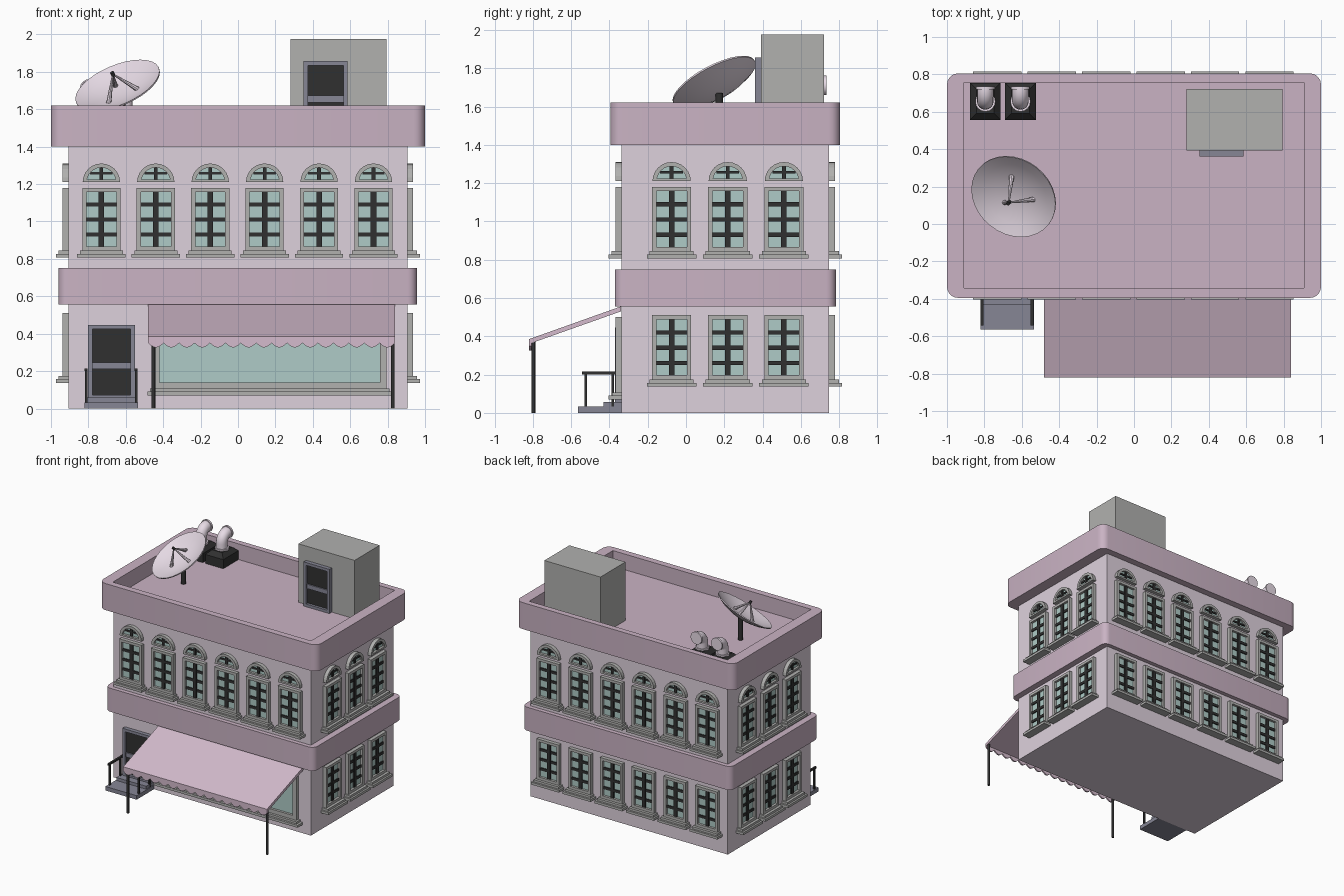
import bpy, bmesh, math
from mathutils import Vector, Matrix

if "Cube" in bpy.data.objects:
    bpy.data.objects.remove(bpy.data.objects["Cube"])


def mat(name, r, g, b):
    m = bpy.data.materials.new(name)
    m.diffuse_color = (r, g, b, 1)
    m.use_nodes = True
    m.node_tree.nodes["Principled BSDF"].inputs["Base Color"].default_value = m.diffuse_color
    return m


LILAC = mat("lilac_wall", .73, .64, .72)
MAUVE = mat("mauve_trim", .59, .45, .55)
CANVAS = mat("awning_canvas", .66, .50, .61)
GLASS = mat("glass", .43, .60, .57)
DARK = mat("dark_metal", .03, .03, .03)
STEEL = mat("blue_grey", .24, .24, .30)
PALE = mat("pale_metal", .80, .71, .79)
STONE = mat("stone_grey", .44, .44, .43)


def finish(bm, name, m, smooth=False):
    bmesh.ops.recalc_face_normals(bm, faces=bm.faces)
    me = bpy.data.meshes.new(name)
    bm.to_mesh(me)
    bm.free()
    me.materials.append(m)
    ob = bpy.data.objects.new(name, me)
    bpy.context.collection.objects.link(ob)
    if smooth:
        bpy.ops.object.select_all(action='DESELECT')
        ob.select_set(True)
        bpy.context.view_layer.objects.active = ob
        bpy.ops.object.shade_smooth_by_angle(angle=math.radians(40))
    return ob


def add_box(bm, x, y, z):
    size = (x[1] - x[0], y[1] - y[0], z[1] - z[0])
    mid = ((x[0] + x[1]) / 2, (y[0] + y[1]) / 2, (z[0] + z[1]) / 2)
    bmesh.ops.create_cube(bm, size=1, matrix=Matrix.Translation(mid) @ Matrix.Diagonal((*size, 1)))


def boxes(name, m, *items):
    bm = bmesh.new()
    for b in items:
        add_box(bm, *b)
    return finish(bm, name, m)


def ring(x, y, z, w):
    """Four boxes forming a rectangular frame in the xz plane."""
    return [((x[0], x[0] + w), y, z), ((x[1] - w, x[1]), y, z),
            ((x[0] + w, x[1] - w), y, (z[0], z[0] + w)), ((x[0] + w, x[1] - w), y, (z[1] - w, z[1]))]


def add_prism(bm, pts, offset):
    f = bm.faces.new([bm.verts.new(p) for p in pts])
    new = bmesh.ops.extrude_face_region(bm, geom=[f])['geom']
    # extrusion leaves the first face in place as the back cap
    bmesh.ops.translate(bm, vec=offset, verts=[v for v in new if isinstance(v, bmesh.types.BMVert)])


def rounded_slab(name, x, y, z, r):
    bm = bmesh.new()
    add_box(bm, x, y, z)
    up = [e for e in bm.edges if abs(e.verts[0].co.z - e.verts[1].co.z) > .01]
    bmesh.ops.bevel(bm, geom=up, offset=r, segments=5, profile=.5, affect='EDGES')
    return finish(bm, name, MAUVE, True)


def rod(name, m, a, b, r1, r2=None, segs=12):
    a, b = Vector(a), Vector(b)
    bm = bmesh.new()
    q = (b - a).to_track_quat('Z', 'Y').to_matrix().to_4x4()
    bmesh.ops.create_cone(bm, cap_ends=True, segments=segs, radius1=r1, radius2=r1 if r2 is None else r2,
                          depth=(b - a).length, matrix=Matrix.Translation((a + b) / 2) @ q)
    return finish(bm, name, m, True)


# walls, floor band and hollow parapet
X0, X1, Y0, Y1, ROOF = -.907, .905, -.337, .748, 1.49
boxes("walls", LILAC, ((X0, X1), (Y0, Y1), (0, 1.45)))
rounded_slab("floor_band", (-.96, .957), (-.372, .783), (.555, .75), .05)
parapet = rounded_slab("parapet", (-1, 1), (-.395, .805), (1.4, 1.62), .06)
cutter = boxes("parapet_cutter", MAUVE, ((-.91, .91), (-.342, .757), (ROOF, 1.8)))
cutter.hide_render = True
mod = parapet.modifiers.new("roof_well", 'BOOLEAN')
mod.object, mod.operation, mod.solver = cutter, 'DIFFERENCE', 'EXACT'
bpy.context.view_layer.objects.active = parapet
bpy.ops.object.modifier_apply(modifier=mod.name)
bpy.data.objects.remove(cutter)


# window parts in local space: wall at y = 0, outward is -y, frame bottom at z = 0
def arc(r, y, z, n=12):
    return [(r * math.cos(math.pi * i / n), y, z + r * math.sin(math.pi * i / n)) for i in range(n + 1)]


def window_parts(arched):
    frame, glass, bars = bmesh.new(), bmesh.new(), bmesh.new()
    for b in ring((-.102, .102), (-.03, .005), (0, .335), .022):
        add_box(frame, *b)
    add_box(frame, (-.115, .115), (-.052, .005), (-.018, 0))
    add_box(frame, (-.129, .129), (-.067, .005), (-.038, -.018))
    add_box(glass, (-.085, .085), (-.01, .005), (.015, .32))
    add_box(bars, (-.015, .015), (-.02, 0), (.02, .315))
    for z in (.085, .165, .245):
        add_box(bars, (-.082, .082), (-.018, 0), (z - .011, z + .011))
    if arched:
        add_prism(frame, arc(.1, .005, .365) + arc(.078, .005, .365)[::-1], (0, -.035, 0))
        add_box(frame, (-.08, .08), (-.03, .005), (.365, .379))
        add_prism(glass, arc(.085, .005, .367), (0, -.015, 0))
        add_box(bars, (-.06, .06), (-.018, 0), (.405, .419))
        add_box(bars, (-.01, .01), (-.02, 0), (.377, .444))
    kind = "arched_window_" if arched else "window_"
    return [finish(frame, kind + "frame", STONE), finish(glass, kind + "glass", GLASS),
            finish(bars, kind + "bars", DARK)]


# window rows on each wall: angle, wall position, columns
wide = [-.003 + .291 * (i - 2.5) for i in range(6)]
deep = [.218 + .293 * (i - 1) for i in range(3)]
walls = [(0, [(x, Y0) for x in wide]), (180, [(x, Y1) for x in wide]),
         (90, [(X1, y) for y in deep]), (-90, [(X0, y) for y in deep])]
for arched, z in ((True, .845), (False, .175)):
    parts = window_parts(arched)
    for angle, spots in walls:
        if angle == 0 and not arched:
            continue  # shop front has its own openings
        for x, y in spots:
            for p in parts:
                c = p.copy()
                c.location = (x, y, z)
                c.rotation_euler.z = math.radians(angle)
                bpy.context.collection.objects.link(c)
    for p in parts:
        bpy.data.objects.remove(p)

# shop window
boxes("shop_window_frame", STONE, *ring((-.456, .793), (Y0 - .03, Y0 + .005), (.105, .5), .035),
      ((-.47, .81), (Y0 - .05, Y0), (.09, .107)), ((-.485, .83), (Y0 - .067, Y0), (.07, .09)))
boxes("shop_window_glass", GLASS, ((-.43, .77), (Y0 - .01, Y0 + .005), (.13, .48)))

# awning sheet, scalloped valance and posts
AX0, AX1 = -.48, .84
bm = bmesh.new()
add_prism(bm, [(AX0, y, z) for y, z in ((-.34, .556), (-.82, .385), (-.82, .36), (-.34, .53))], (AX1 - AX0, 0, 0))
finish(bm, "awning", CANVAS)
bm = bmesh.new()
N, S = 16, 6
edge = [(AX0 + (AX1 - AX0) * i / (N * S), -.82, .35 - .024 * abs(math.sin(math.pi * i / S))) for i in range(N * S + 1)]
add_prism(bm, edge + [(AX1, -.82, .37), (AX0, -.82, .37)], (0, .012, 0))
finish(bm, "awning_valance", CANVAS)
for x in (-.452, .828):
    rod("awning_post", DARK, (x, -.797, 0), (x, -.797, .375), .01)


# doors: surround with a middle rail and two dark panels
def door(name, x, y, z):
    mid = z[0] + (z[1] - z[0]) * .45
    boxes(name + "_frame", STEEL, *ring(x, (y - .033, y + .005), z, .023), ((x[0], x[1]), (y - .022, y), (mid - .018, mid + .018)))
    boxes(name + "_panels", DARK, ((x[0] + .01, x[1] - .01), (y - .012, y + .005), (z[0] + .01, z[1] - .01)))


door("front_door", (-.802, -.552), Y0, (.05, .447))
boxes("roof_house", STONE, ((.28, .795), (.393, .722), (ROOF - .02, 1.975)))
door("roof_door", (.35, .586), .393, (ROOF, 1.857))

# entrance steps and handrails
boxes("steps", STEEL, ((-.822, -.535), (-.565, Y0), (0, .033)), ((-.815, -.542), (-.43, Y0), (.033, .058)))
for x in (-.812, -.545):
    boxes("handrail", DARK, ((x - .008, x + .008), (-.543, -.34), (.2, .215)),
          *[((x - .007, x + .007), (y - .007, y + .007), (.02, .205)) for y in (-.524, -.382)])

# satellite dish: revolved bowl, feed arms and mast
hub = Vector((-.645, .145, 1.73))
aim = Vector((-.35, -.44, .825)).normalized()
turn = Matrix.Translation(hub) @ aim.to_track_quat('Z', 'Y').to_matrix().to_4x4()
bm = bmesh.new()
prof = [(0, -.06), (.06, -.056), (.12, -.045), (.18, -.026), (.24, 0),
        (.24, -.008), (.18, -.036), (.12, -.055), (.06, -.066), (0, -.07)]
vs = [bm.verts.new((r, 0, z)) for r, z in prof]
es = [bm.edges.new(p) for p in zip(vs, vs[1:])]
bmesh.ops.spin(bm, geom=vs + es, cent=(0, 0, 0), axis=(0, 0, 1), angle=2 * math.pi, steps=32)
bmesh.ops.remove_doubles(bm, verts=bm.verts, dist=.0005)
bmesh.ops.transform(bm, matrix=turn, verts=bm.verts)
finish(bm, "dish", PALE, True)
tip = turn @ Vector((0, 0, .07))
for k in range(3):
    a = math.radians(20 + 120 * k)
    rod("dish_feed_arm", PALE, turn @ Vector((.1 * math.cos(a), .1 * math.sin(a), -.052)), tip, .014, .004, 8)
rod("dish_feed", DARK, tip - aim * .012, tip + aim * .012, .011)
rod("dish_mast", DARK, (-.622, .174, ROOF - .01), (-.622, .174, 1.67), .02)

# roof vents: tapered dark base with an elbow pipe opening to the back
for x in (-.795, -.607):
    bm = bmesh.new()
    add_box(bm, (x - .082, x + .082), (.557, .755), (ROOF - .01, 1.6))
    top = [e for e in bm.edges if all(v.co.z > 1.55 for v in e.verts)]
    bmesh.ops.bevel(bm, geom=top, offset=.035, segments=1, affect='EDGES')
    finish(bm, "vent_base", DARK)
    path = [(x, .655, 1.58)] + [(x, .715 - .06 * math.cos(t), 1.65 + .06 * math.sin(t))
                                for t in [math.pi / 12 * i for i in range(7)]] + [(x, .732, 1.71)]
    bm = bmesh.new()
    loops = []
    for i, p in enumerate(path):
        d = Vector(path[min(i + 1, len(path) - 1)]) - Vector(path[max(i - 1, 0)])
        side = Vector((0, -d.z, d.y)).normalized()
        loops.append([bm.verts.new(Vector(p) + .044 * (Vector((math.cos(a), 0, 0)) + side * math.sin(a)))
                      for a in [math.pi / 8 * k for k in range(16)]])
    for A, B in zip(loops, loops[1:]):
        for k in range(16):
            bm.faces.new((A[k], A[k - 1], B[k - 1], B[k]))
    bm.faces.new(loops[0])
    bm.faces.new(loops[-1])
    finish(bm, "vent_pipe", PALE, True)
    rod("vent_collar", PALE, (x, .655, 1.59), (x, .655, 1.612), .054, segs=16)
    rod("vent_rim", PALE, (x, .72, 1.71), (x, .735, 1.71), .051, segs=16)
